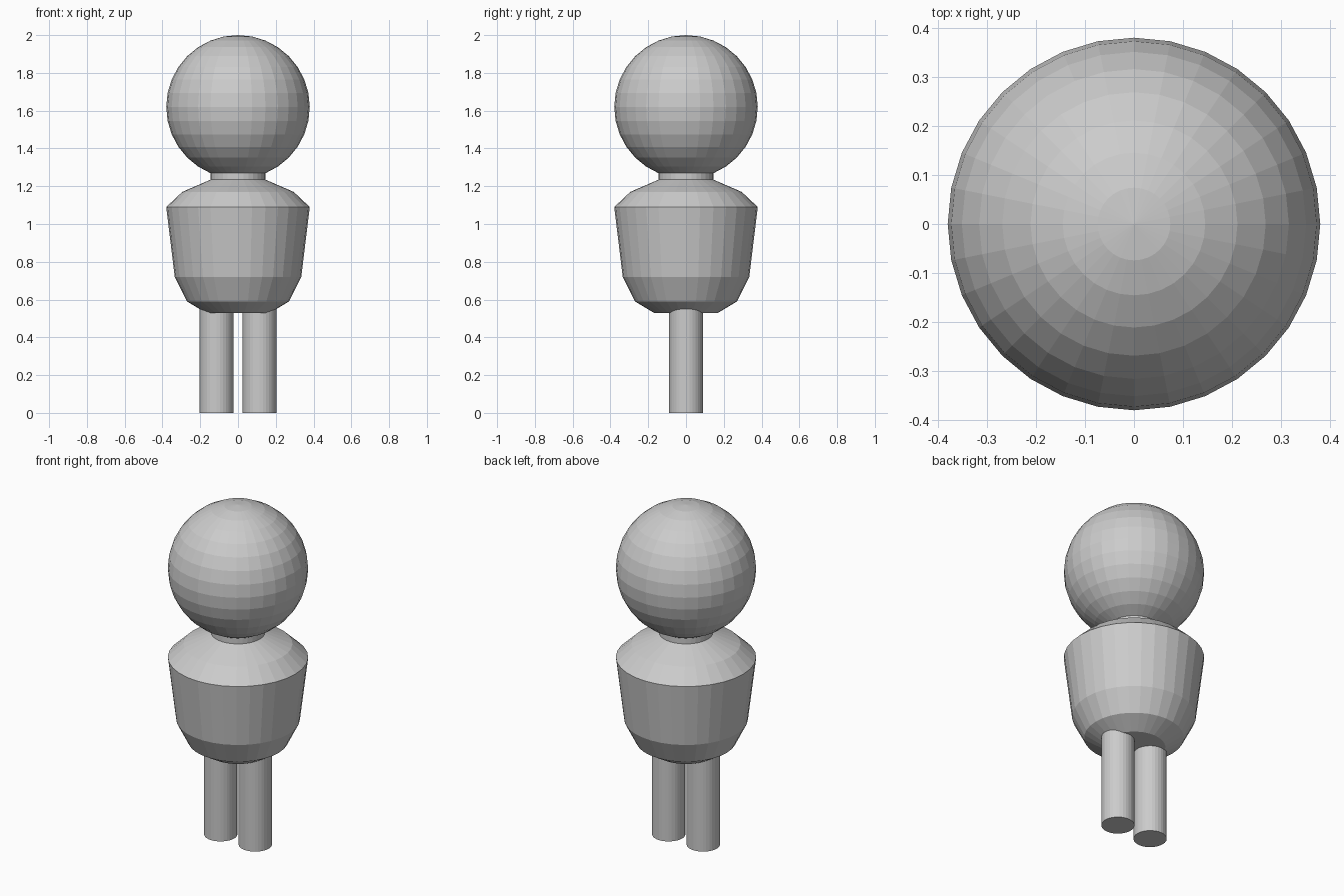
import bpy, bmesh, math

if "Cube" in bpy.data.objects:
    bpy.data.objects.remove(bpy.data.objects["Cube"])

SIDES = 32
grey = bpy.data.materials.new("plain grey")
grey.diffuse_color = (0.6, 0.6, 0.6, 1)
grey.use_nodes = True
grey.node_tree.nodes["Principled BSDF"].inputs["Base Color"].default_value = grey.diffuse_color


def finish(bm, name, location=(0, 0, 0)):
    bmesh.ops.recalc_face_normals(bm, faces=bm.faces)
    mesh = bpy.data.meshes.new(name)
    bm.to_mesh(mesh)
    bm.free()
    mesh.materials.append(grey)
    ob = bpy.data.objects.new(name, mesh)
    ob.location = location
    bpy.context.collection.objects.link(ob)
    return ob


def lathe(name, profile, location=(0, 0, 0)):
    """Solid of revolution from (radius, height) points, capped at both ends."""
    bm = bmesh.new()
    rings = []
    for r, z in profile:
        angles = [2 * math.pi * i / SIDES for i in range(SIDES)]
        rings.append([bm.verts.new((r * math.cos(a), r * math.sin(a), z)) for a in angles])
    for low, high in zip(rings, rings[1:]):
        for i in range(SIDES):
            j = (i + 1) % SIDES
            bm.faces.new((low[i], low[j], high[j], high[i]))
    bm.faces.new(rings[0][::-1])
    bm.faces.new(rings[-1])
    return finish(bm, name, location)


# Round head
bm = bmesh.new()
bmesh.ops.create_uvsphere(bm, u_segments=SIDES, v_segments=16, radius=0.38)
finish(bm, "head", (0, 0, 1.62))

# Short neck between head and shoulders
lathe("neck", [(0.145, 1.2), (0.145, 1.33)])

# Torso with sloped shoulders and tapered base
lathe("torso", [(0.17, 0.53), (0.27, 0.59), (0.335, 0.72), (0.38, 1.09),
                (0.295, 1.17), (0.145, 1.235)])

# Two straight legs
for side, label in ((-1, "left"), (1, "right")):
    lathe(label + "_leg", [(0.09, 0), (0.09, 0.58)], (side * 0.114, 0, 0))
